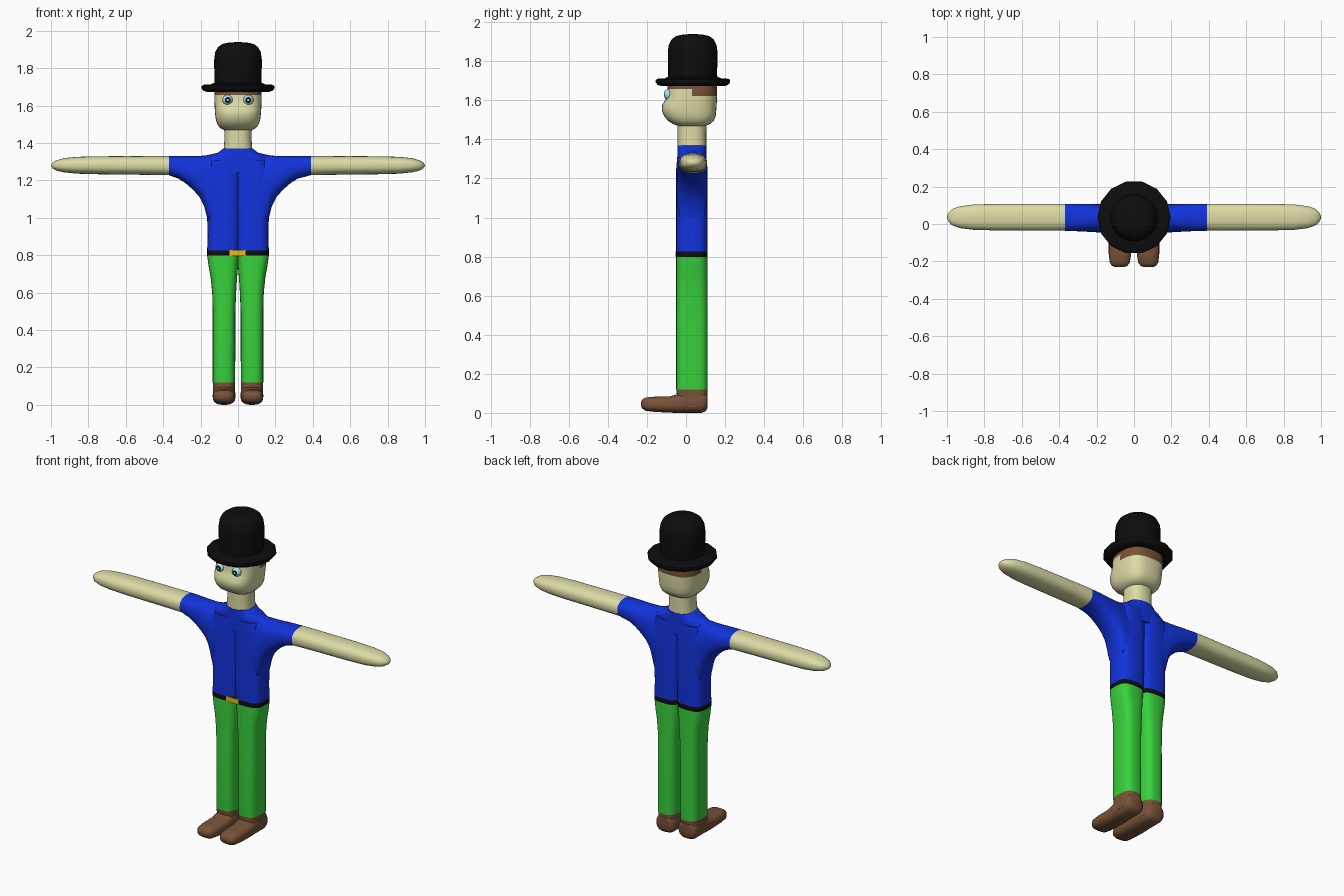
import bpy, bmesh, math


def material(name, r, g, b):
    m = bpy.data.materials.new(name)
    m.diffuse_color = (r, g, b, 1)
    return m


SKIN = material("skin", 0.72, 0.71, 0.38)
BLUE = material("shirt blue", 0.006, 0.033, 0.72)
GREEN = material("trouser green", 0.04, 0.64, 0.045)
BROWN = material("brown leather", 0.19, 0.085, 0.04)
BLACK = material("black", 0.004, 0.004, 0.004)
GOLD = material("buckle gold", 0.75, 0.52, 0.01)
TEAL = material("eye teal", 0.42, 0.76, 0.80)


def finish(bm, name, mats, rule=None, angle=50):
    """Turn the bmesh into a smooth object, picking materials by face centre."""
    bmesh.ops.recalc_face_normals(bm, faces=bm.faces)
    if rule:
        for f in bm.faces:
            f.material_index = rule(f.calc_center_median())
    me = bpy.data.meshes.new(name)
    bm.to_mesh(me)
    bm.free()
    ob = bpy.data.objects.new(name, me)
    bpy.context.collection.objects.link(ob)
    for m in mats:
        me.materials.append(m)
    bpy.ops.object.select_all(action='DESELECT')
    ob.select_set(True)
    bpy.context.view_layer.objects.active = ob
    bpy.ops.object.shade_smooth_by_angle(angle=math.radians(angle))
    return ob


def loft(name, axis, keys, mats, rule=None, power=2.6, n=32, side=1):
    """Rounded sections along an axis; key = (position, min, max, min, max)."""
    bm = bmesh.new()
    rings = []
    for t, a0, a1, b0, b1 in keys:
        ring = []
        for i in range(n):
            w = 2 * math.pi * i / n
            c, s = math.cos(w), math.sin(w)
            a = (a0 + a1) / 2 + (a1 - a0) / 2 * math.copysign(abs(c) ** (2 / power), c)
            b = (b0 + b1) / 2 + (b1 - b0) / 2 * math.copysign(abs(s) ** (2 / power), s)
            p = {'x': (t, a, b), 'y': (a, t, b), 'z': (a, b, t)}[axis]
            ring.append(bm.verts.new((p[0] * side, p[1], p[2])))
        rings.append(ring)
    for r0, r1 in zip(rings, rings[1:]):
        for i in range(n):
            j = (i + 1) % n
            bm.faces.new((r0[i], r0[j], r1[j], r1[i]))
    bm.faces.new(rings[0])
    bm.faces.new(rings[-1])
    return finish(bm, name, mats, rule)


def lathe(name, profile, mats, n, centre):
    """Spin (radius, height) points around a vertical line."""
    bm = bmesh.new()
    vs = [bm.verts.new((r + centre[0], centre[1], z)) for r, z in profile]
    es = [bm.edges.new(p) for p in zip(vs, vs[1:])]
    bmesh.ops.spin(bm, geom=vs + es, cent=(*centre, 0), axis=(0, 0, 1),
                   angle=2 * math.pi, steps=n, use_duplicate=False)
    bmesh.ops.remove_doubles(bm, verts=bm.verts, dist=1e-4)
    return finish(bm, name, mats)


def body_rule(c):
    return 0 if c.z < 0.12 else 1 if c.z < 0.798 else 2 if c.z < 0.826 else 3


for side, label, cuff in ((-1, "left", 0.37), (1, "right", 0.39)):
    # leg and half of the torso, meeting in a shallow groove at the centre
    F, B = -0.05, 0.11
    loft(label + "_leg_and_side", 'z', [
        (0.03, 0.017, 0.133, -0.04, 0.108), (0.12, 0.015, 0.135, F, B),
        (0.5, 0.014, 0.135, F, B), (0.6, 0.010, 0.138, F, B),
        (0.68, 0.005, 0.146, F, B), (0.74, 0.000, 0.157, F, B),
        (0.798, -0.006, 0.165, F, B), (0.826, -0.008, 0.165, F, B),
        (0.9, -0.010, 0.162, F, B), (1.0, -0.012, 0.165, F, B),
        (1.1, -0.014, 0.17, F, B), (1.25, -0.016, 0.17, F, B),
        (1.31, -0.016, 0.15, -0.045, 0.105)],
        [BROWN, GREEN, BLACK, BLUE], body_rule, 3.0, side=side)

    # shoulder flare, sleeve and bare arm
    loft(label + "_arm", 'x', [
        (0.03, -0.046, 0.106, 0.95, 1.36), (0.1, -0.048, 0.108, 0.95, 1.35),
        (0.155, -0.048, 0.108, 0.95, 1.337), (0.165, -0.047, 0.108, 1.0, 1.335),
        (0.18, -0.046, 0.108, 1.06, 1.333), (0.205, -0.044, 0.108, 1.11, 1.331),
        (0.24, -0.042, 0.108, 1.15, 1.33), (0.28, -0.04, 0.108, 1.185, 1.33),
        (0.32, -0.038, 0.108, 1.21, 1.33), (cuff, -0.036, 0.108, 1.228, 1.33),
        (0.5, -0.035, 0.108, 1.23, 1.33), (0.75, -0.034, 0.107, 1.233, 1.329),
        (0.86, -0.031, 0.104, 1.236, 1.326), (0.93, -0.022, 0.095, 1.243, 1.319),
        (0.97, -0.008, 0.081, 1.252, 1.308), (0.99, 0.01, 0.063, 1.264, 1.296),
        (1.0, 0.03, 0.043, 1.277, 1.284)],
        [BLUE, SKIN], lambda c: int(abs(c.x) > cuff), 2.4, side=side)

    # shoe
    loft(label + "_shoe", 'y', [
        (-0.231, 0.055, 0.1, 0.038, 0.055), (-0.224, 0.035, 0.118, 0.022, 0.068),
        (-0.205, 0.022, 0.13, 0.01, 0.079), (-0.16, 0.015, 0.135, 0.005, 0.083),
        (-0.08, 0.014, 0.135, 0.001, 0.085), (-0.045, 0.014, 0.135, 0, 0.095),
        (0.0, 0.014, 0.135, 0, 0.11), (0.08, 0.015, 0.135, 0, 0.11),
        (0.1, 0.02, 0.13, 0.008, 0.105), (0.11, 0.035, 0.115, 0.025, 0.1)],
        [BROWN], side=side)

    # eye: flattened ball with a dark ring around a pale centre
    R = 0.028
    loft(label + "_eye", 'y', [
        (-0.088 - h, side * 0.055 - r, side * 0.055 + r, 1.63 - r, 1.63 + r)
        for h, r in ((-0.02, 0.02), (0, R), (0.01, 0.026), (0.018, 0.0205),
                     (0.022, 0.0155), (0.025, 0.006), (0.0255, 0.001))],
        [TEAL, BLACK],
        lambda c: int(c.y < -0.109 and 0.0052 < math.hypot(abs(c.x) - 0.055, c.z - 1.63) < 0.0157),
        2, 20)

# collar slope between the shoulders and the neck
loft("collar", 'z', [
    (1.24, -0.17, 0.17, -0.047, 0.107), (1.32, -0.165, 0.165, -0.044, 0.105),
    (1.336, -0.14, 0.14, -0.044, 0.105), (1.35, -0.105, 0.105, -0.044, 0.105),
    (1.37, -0.08, 0.08, -0.044, 0.105)], [BLUE], power=2.5)

# neck
loft("neck", 'z', [
    (1.34, -0.078, 0.078, -0.043, 0.104), (1.38, -0.075, 0.075, -0.043, 0.104),
    (1.43, -0.072, 0.072, -0.043, 0.104), (1.5, -0.075, 0.075, -0.044, 0.105)],
    [SKIN], power=2.4)

# head with a fuller jaw, and hair below the hat
loft("head", 'z', [
    (1.468, -0.07, 0.07, -0.035, 0.095), (1.478, -0.092, 0.092, -0.065, 0.122),
    (1.495, -0.108, 0.108, -0.092, 0.142), (1.52, -0.118, 0.118, -0.112, 0.152),
    (1.55, -0.122, 0.122, -0.124, 0.155), (1.575, -0.124, 0.124, -0.122, 0.157),
    (1.6, -0.125, 0.125, -0.108, 0.158), (1.622, -0.126, 0.126, -0.099, 0.159),
    (1.658, -0.126, 0.126, -0.096, 0.16), (1.7, -0.122, 0.122, -0.092, 0.158)],
    [SKIN, BROWN],
    lambda c: int(c.z > 1.66 or (c.z > 1.625 and c.y > 0.032)), 2.8)

# bowler hat
lathe("hat_brim", [
    (0, 1.685), (0.12, 1.68), (0.165, 1.673), (0.185, 1.679), (0.196, 1.694),
    (0.194, 1.706), (0.18, 1.712), (0.15, 1.712), (0.12, 1.725), (0, 1.725)],
    [BLACK], 14, (0, 0.035))
lathe("hat_crown", [
    (0.128, 1.70), (0.125, 1.74), (0.127, 1.80), (0.127, 1.85), (0.122, 1.885),
    (0.108, 1.912), (0.085, 1.929), (0.05, 1.937), (0, 1.94)],
    [BLACK], 32, (0, 0.034))

# belt buckle plate
bm = bmesh.new()
bmesh.ops.create_cube(bm, size=1)
for v in bm.verts:
    v.co = (v.co.x * 0.085 - 0.002, v.co.y * 0.008 - 0.049, v.co.z * 0.03 + 0.812)
finish(bm, "belt_buckle", [GOLD], angle=30)
